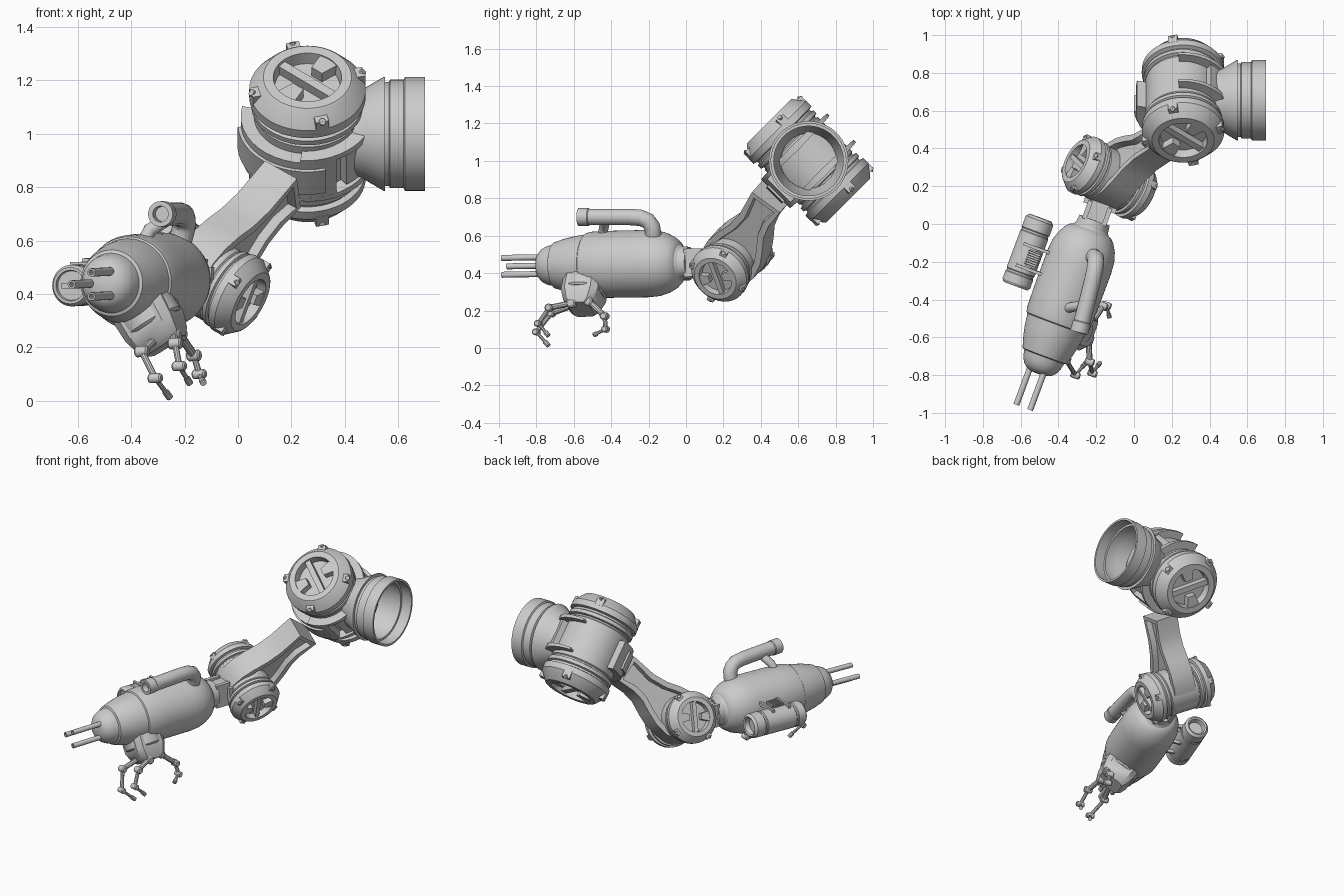
import bpy, bmesh
from math import sin, cos, pi, radians
from mathutils import Vector as V, Matrix as M

if "Cube" in bpy.data.objects:
    bpy.data.objects.remove(bpy.data.objects["Cube"])


def frame(origin, axis, ref):
    a = V(axis).normalized()
    v = a.cross(V(ref)).normalized()
    u = v.cross(a)
    m = M((u, v, a)).transposed().to_4x4()
    m.translation = V(origin)
    return m


def finish(name, bm):
    bmesh.ops.recalc_face_normals(bm, faces=bm.faces)
    me = bpy.data.meshes.new(name)
    bm.to_mesh(me)
    bm.free()
    ob = bpy.data.objects.new(name, me)
    bpy.context.collection.objects.link(ob)
    return ob


def loft(name, sections, caps=True):
    bm = bmesh.new()
    rings = [[bm.verts.new(p) for p in s] for s in sections]
    n = len(rings[0])
    for a, b in zip(rings, rings[1:]):
        for i in range(n):
            j = (i + 1) % n
            bm.faces.new((a[i], a[j], b[j], b[i]))
    if caps:
        bm.faces.new(rings[0])
        bm.faces.new(rings[-1])
    return finish(name, bm)


def circle(m, t, r, n):
    return [m @ V((r * cos(2 * pi * i / n), r * sin(2 * pi * i / n), t)) for i in range(n)]


def lathe(name, m, profile, n=48, caps=True):
    return loft(name, [circle(m, t, r, n) for t, r in profile], caps)


def tube(name, pts, r, n=16):
    pts = [V(p) for p in pts]
    secs = []
    for i, p in enumerate(pts):
        d = pts[min(i + 1, len(pts) - 1)] - pts[max(i - 1, 0)]
        secs.append(circle(frame(p, d, (0.94, -0.34, 0.05)), 0, r, n))
    return loft(name, secs)


def box(name, m, centre, size, turn=0.0, taper=1.0):
    t = m @ M.Rotation(turn, 4, 'Z') @ M.Translation(centre)
    x, y, z = (s / 2 for s in size)
    return loft(name, [[t @ V((sx, sy * k * y, sz)) for sy, sz in ((-1, -z), (1, -z), (1, z), (-1, z))]
                       for sx, k in ((-x, taper), (x, 1))])


def arc_block(name, m, r0, r1, t, w, a0, a1, tip=1.0, n=14):
    secs = []
    for i in range(n + 1):
        a = radians(a0 + (a1 - a0) * i / n)
        k = 1 + (tip - 1) * i / n
        secs.append([m @ V((r * cos(a), r * sin(a), t + s * w * k))
                     for r, s in ((r0, -1), (r1, -1), (r1, 1), (r0, 1))])
    return loft(name, secs)


# Joint drum: ribbed body, bevelled recessed caps, slot bars, wedges and lugs
def drum(name, m, k, turn):
    half = [(.13, .2), (.136, .192), (.145, .192), (.15, .21), (.172, .21), (.178, .197),
            (.19, .197), (.196, .218), (.235, .218), (.295, .172), (.3, .165), (.3, .128),
            (.25, .122), (.25, .001)]
    prof = [(-t, r) for t, r in reversed(half)] + half
    lathe(name, m, [(t * k, r * k) for t, r in prof], 56)
    for side in (1, -1):
        box(name + "_slot_bar", m, (0, 0, side * .265 * k), (.25 * k, .035 * k, .05 * k), turn)
        for q in (90, 270):
            box(name + "_slot_wedge", m, (.092 * k, 0, side * .27 * k),
                (.075 * k, .085 * k, .05 * k), turn + radians(q), .6)
        for q in range(4):
            box(name + "_lug", m, (.196 * k, 0, side * .25 * k), (.045 * k, .05 * k, .05 * k),
                turn + radians(55 + 90 * q))
            a = turn + radians(55 + 90 * q)
            p = m @ V((.205 * k * cos(a), .205 * k * sin(a), side * .26 * k))
            d = m.to_3x3() @ V((cos(a), sin(a), side * 1.2))
            lathe(name + "_lug_bolt", frame(p, d, (.2, .3, .9)), [(0, .013 * k), (.02 * k, .013 * k)], 10)


# Shoulder
S = frame((.26, .655, 1.0), (0, -1, 1), (1, 0, 0))
drum("shoulder_drum", S, 1.0, radians(-40))
arc_block("arm_collar", S, .17, .25, 0, .095, 168, 296)
arc_block("arm_collar_band", S, .17, .262, 0, .06, 185, 285)
for s in (1, -1):
    arc_block("socket_clip", S, .17, .238, 0, .1, 0, s * 52, .8)
    for t in (.1, -.1):
        arc_block("socket_clip_rail", S, .18, .25, t, .02, 0, s * 96, .35)

# Open shoulder socket
N = frame((0, .655, 1.0), (1, 0, 0), (0, 0, 1))
lathe("shoulder_socket", N, [(.4, .15), (.45, .165), (.475, .172), (.545, .213), (.55, .213), (.55, .195),
      (.565, .195), (.57, .203), (.62, .203), (.625, .213), (.7, .213), (.7, .2), (.63, .2),
      (.63, .186), (.55, .186), (.47, .15), (.4, .14)], 56, False)

# Elbow and upper arm plate with pockets
elbow = V((-.13, .245, .47))
b = V((.8, -.4, -.45)).normalized()
E = frame(elbow, b, (0, 0, 1))
drum("elbow_drum", E, .74, radians(8))

A = frame(elbow, b, (.23, .255, .38))
outline = [(-.09, .12), (-.02, .155), (.06, .158), (.14, .14), (.23, .108), (.33, .092), (.5, .1),
           (.5, -.085), (.38, -.075), (.3, -.085), (.22, -.12), (.14, -.148), (.04, -.158), (-.09, -.12)]
bm = bmesh.new()
lo, hi = ([bm.verts.new(A @ V((x, y, z))) for x, y in outline] for z in (-.075, .075))
sides = [bm.faces.new(lo), bm.faces.new(hi)]
for i in range(len(outline)):
    j = (i + 1) % len(outline)
    bm.faces.new((lo[i], lo[j], hi[j], hi[i]))
bmesh.ops.recalc_face_normals(bm, faces=bm.faces)
bmesh.ops.inset_individual(bm, faces=sides, thickness=.035)
bmesh.ops.inset_individual(bm, faces=sides, thickness=.008, depth=-.035)
finish("upper_arm", bm)

# Forearm shell
fdir = (-.347, -.938, -.018)
F = frame((-.21, .015, .455), fdir, (0, 0, 1))
lathe("forearm_shell", F, [(.03, .001), (.03, .085), (.05, .1), (.055, .115), (.08, .138), (.12, .16), (.17, .175),
      (.23, .18), (.45, .179), (.55, .176), (.575, .17), (.58, .163), (.64, .155), (.7, .142),
      (.76, .124), (.765, .112), (.8, .105), (.83, .09), (.85, .068), (.86, .04), (.862, .001)], 56)

# Wrist link into the elbow
box("wrist_link", F, (0, 0, -.06), (.12, .1, .22))
for s in (1, -1):
    box("wrist_ear", F, (0, s * .055, -.045), (.15, .025, .1))
    box("wrist_foot", F, (0, s * .065, -.09), (.09, .05, .03))
lathe("wrist_flange", F, [(-.005, .085), (.04, .09)], 32)

# Three barrels
for u, v in ((.045, -.028), (-.045, -.028), (0, .05)):
    B = F @ M.Translation((u, v, 0))
    lathe("barrel", B, [(.78, .016), (1.055, .016), (1.055, .009), (1.0, .009)], 16)

# Side canister with mounts and cooling ribs
C = frame((-.562, -.15, .435), fdir, (0, 0, 1))
lathe("side_canister", C, [(-.16, .001), (-.16, .045), (-.19, .052), (-.195, .062), (-.18, .077), (-.12, .078), (-.115, .074),
      (-.105, .074), (-.1, .078), (.11, .078), (.115, .074), (.125, .074), (.13, .078), (.175, .078),
      (.19, .068), (.19, .058), (.175, .055), (.175, .001)], 40)
box("canister_slot", C, (0, 0, .18), (.02, .07, .02))
for s in (.24, .36):
    box("canister_mount", F, (.06, .21, s), (.022, .2, .016))
    box("canister_mount", F, (-.06, .21, s), (.022, .2, .016))
box("rib_core", F, (.05, .235, .3), (.05, .06, .09))
for i in range(7):
    box("cooling_rib", F, (.055, .235, .264 + .012 * i), (.06, .075, .005))

# Curved pipe over the forearm, with strut
tube("top_pipe", [(-.235, -.18, .55), (-.213, -.175, .61), (-.203, -.182, .65), (-.202, -.205, .68),
                  (-.207, -.24, .695), (-.22, -.3, .7), (-.25, -.42, .7), (-.28, -.535, .7)], .044, 24)
P = frame((-.283, -.545, .7), (-.25, -.96, 0), (0, 0, 1))
lathe("pipe_mouth", P, [(-.03, .044), (-.025, .048), (.03, .048), (.03, .03), (-.005, .028), (-.005, .001)], 24)
tube("pipe_strut", [(-.36, -.45, .58), (-.33, -.44, .64), (-.25, -.43, .69)], .026, 14)

# Claw base under the forearm
K = frame((-.408, -.52, .44), (.5, -.15, -.85), fdir)
loft("claw_base", [[K @ V((x * u, y * v, t)) for x, y in
                   ((-1, -.7), (-.7, -1), (.7, -1), (1, -.7), (1, .7), (.7, 1), (-.7, 1), (-1, .7))]
                   for t, u, v in ((.1, .1, .11), (.19, .105, .105), (.25, .085, .09), (.275, .06, .075))])
lathe("claw_turntable", K, [(.1, .12), (.175, .12), (.185, .11)], 32)

# Jointed fingers
fingers = [[(-.31, -.6, .23), (-.36, -.72, .185), (-.31, -.8, .085), (-.255, -.735, .012)],
           [(-.24, -.61, .24), (-.235, -.73, .215), (-.22, -.79, .13), (-.18, -.735, .065)],
           [(-.22, -.52, .25), (-.165, -.435, .17), (-.145, -.43, .1), (-.13, -.495, .068)]]
for pts in fingers:
    pts = [V(p) for p in pts]
    for i, (p, q) in enumerate(zip(pts, pts[1:])):
        tube("finger_link", [p, p.lerp(q, .5), q], (.016, .012, .009)[i], 10)
        r = (.026, .021, .018)[i]
        J = frame(p, (.94, -.34, .05), (0, 0, 1))
        lathe("finger_joint", J, [(-.026, r * .7), (-.02, r), (.02, r), (.026, r * .7)], 16)
    tube("finger_tip", [pts[3].lerp(pts[2], .3), pts[3]], .013, 10)

# Smooth curved surfaces, keep edges crisp
bpy.ops.object.select_all(action='SELECT')
bpy.context.view_layer.objects.active = bpy.context.selected_objects[0]
bpy.ops.object.shade_smooth_by_angle(angle=radians(32))
